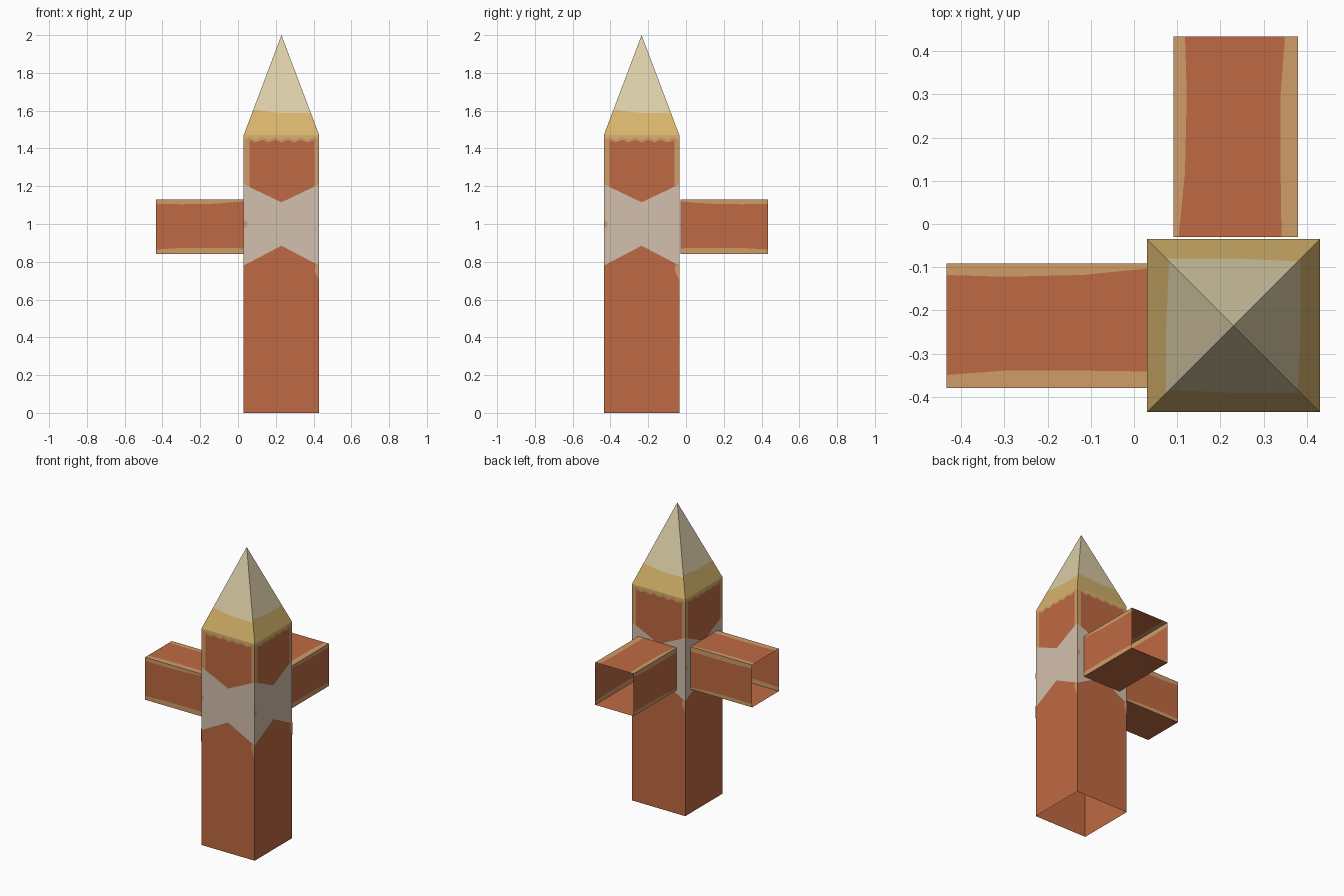
import bpy, bmesh, math
from mathutils import Vector, Matrix

if "Cube" in bpy.data.objects:
    bpy.data.objects.remove(bpy.data.objects["Cube"])


def srgb(h):
    out = []
    for i in (0, 2, 4):
        c = int(h[i:i + 2], 16) / 255
        out.append(c / 12.92 if c <= 0.04045 else ((c + 0.055) / 1.055) ** 2.4)
    return (*out, 1)


COLOURS = [("worn_orange", "BE6A42"), ("bare_tan", "D09C6A"), ("pale_band", "D3C0AE"),
           ("gold_rim", "D8B56C"), ("cream_tip", "DCCEA8")]
MATS = []
for name, code in COLOURS:
    m = bpy.data.materials.new(name)
    m.diffuse_color = srgb(code)
    m.use_nodes = True
    m.node_tree.nodes["Principled BSDF"].inputs["Base Color"].default_value = m.diffuse_color
    MATS.append(m)
ORANGE, TAN, PALE, GOLD, CREAM = range(5)


def poly(bm, pts, mat):
    f = bm.faces.new([bm.verts.new(p) for p in pts])
    f.material_index = mat


def finish(bm, name):
    bmesh.ops.remove_doubles(bm, verts=bm.verts, dist=0.0005)
    me = bpy.data.meshes.new(name)
    bm.to_mesh(me)
    bm.free()
    for m in MATS:
        me.materials.append(m)
    ob = bpy.data.objects.new(name, me)
    bpy.context.collection.objects.link(ob)
    return ob


W, CX, CY = 0.4, 0.23, -0.235      # post width and centre
SHOULDER, TOP = 1.47, 2.0


def levels(u, k):
    """Paint boundaries up a post side at distance u from its left edge."""
    t = abs(u - W / 2) / (W / 2)
    scallop = 1.432 + 0.014 * (k % 2)
    return [0, 0.885 - 0.105 * t, 1.115 + 0.095 * t, scallop, scallop + 0.014, SHOULDER]


us = [0, 0.03] + [0.03 + 0.34 * i / 10 for i in range(1, 5)] + [0.2] \
    + [0.03 + 0.34 * i / 10 for i in range(6, 10)] + [0.375, W]

# Post shaft: four painted sides, open underneath
bm = bmesh.new()
tip = bmesh.new()
spots = bmesh.new()
for side in range(4):
    rot = Matrix.Rotation(side * math.pi / 2, 3, 'Z')

    def at(u, z, inset=W / 2):
        return rot @ Vector((u - W / 2, -inset, 0)) + Vector((CX, CY, z))

    for k in range(len(us) - 1):
        a, b = us[k], us[k + 1]
        la, lb = levels(a, k), levels(b, k + 1)
        edge = k in (0, len(us) - 2)
        for j, mat in enumerate((ORANGE, PALE, TAN if edge else ORANGE, TAN, GOLD)):
            poly(bm, [at(a, la[j]), at(b, lb[j]), at(b, lb[j + 1]), at(a, la[j + 1])], mat)

    # Pointed tip: gold rim below, cream above
    def slope(u, z):
        s = (TOP - z) / (TOP - SHOULDER)
        return at(W / 2 + u * s, z, W / 2 * s)

    h = W / 2
    rim = [(-h, 1.605), (0, 1.588), (h, 1.588)]
    poly(tip, [slope(-h, SHOULDER), slope(h, SHOULDER)] + [slope(*p) for p in reversed(rim)], GOLD)
    poly(tip, [slope(*p) for p in rim] + [at(W / 2, TOP, 0)], CREAM)

    # Small worn chips at the corners
    o = W / 2 + 0.002
    poly(spots, [at(0, 0.98, o), at(0.014, 0.983, o), at(0.022, 1.0, o),
                 at(0.014, 1.017, o), at(0, 1.02, o)], TAN)
    poly(spots, [at(0.375, 0.755, o), at(W, 0.70, o), at(W, 0.79, o), at(0.38, 0.785, o)], TAN)
finish(bm, "post_shaft")
finish(tip, "post_tip")
finish(spots, "worn_chips")


# Rails: open square tubes with worn edges along top and sides
def rail(name, mirrored):
    bm = bmesh.new()
    half, zc = 0.144, 0.985
    xs = (-0.433, -0.3, -0.12, 0.03)
    low = (0.03, 0.04, 0.04, 0.038)
    high = (0.027, 0.031, 0.027, 0.012)
    for s in range(4):
        a = s * math.pi / 2
        bottom = s == 2
        scale = 1.0 if s == 0 else 0.8

        def at(x, v):
            y = CY + v * math.cos(a) - half * math.sin(a)
            z = zc + v * math.sin(a) + half * math.cos(a)
            return (-y, -x, z) if mirrored else (x, y, z)

        for i in range(3):
            def rows(n):
                return [-half, -half + low[n] * scale, half - high[n] * scale, half]
            r0, r1 = rows(i), rows(i + 1)
            for j, mat in enumerate((TAN, ORANGE, TAN)):
                pts = [at(xs[i], r0[j]), at(xs[i + 1], r1[j]),
                       at(xs[i + 1], r1[j + 1]), at(xs[i], r0[j + 1])]
                if mirrored:
                    pts.reverse()
                poly(bm, pts, ORANGE if bottom else mat)
    finish(bm, name)


rail("left_rail", False)
rail("back_rail", True)
